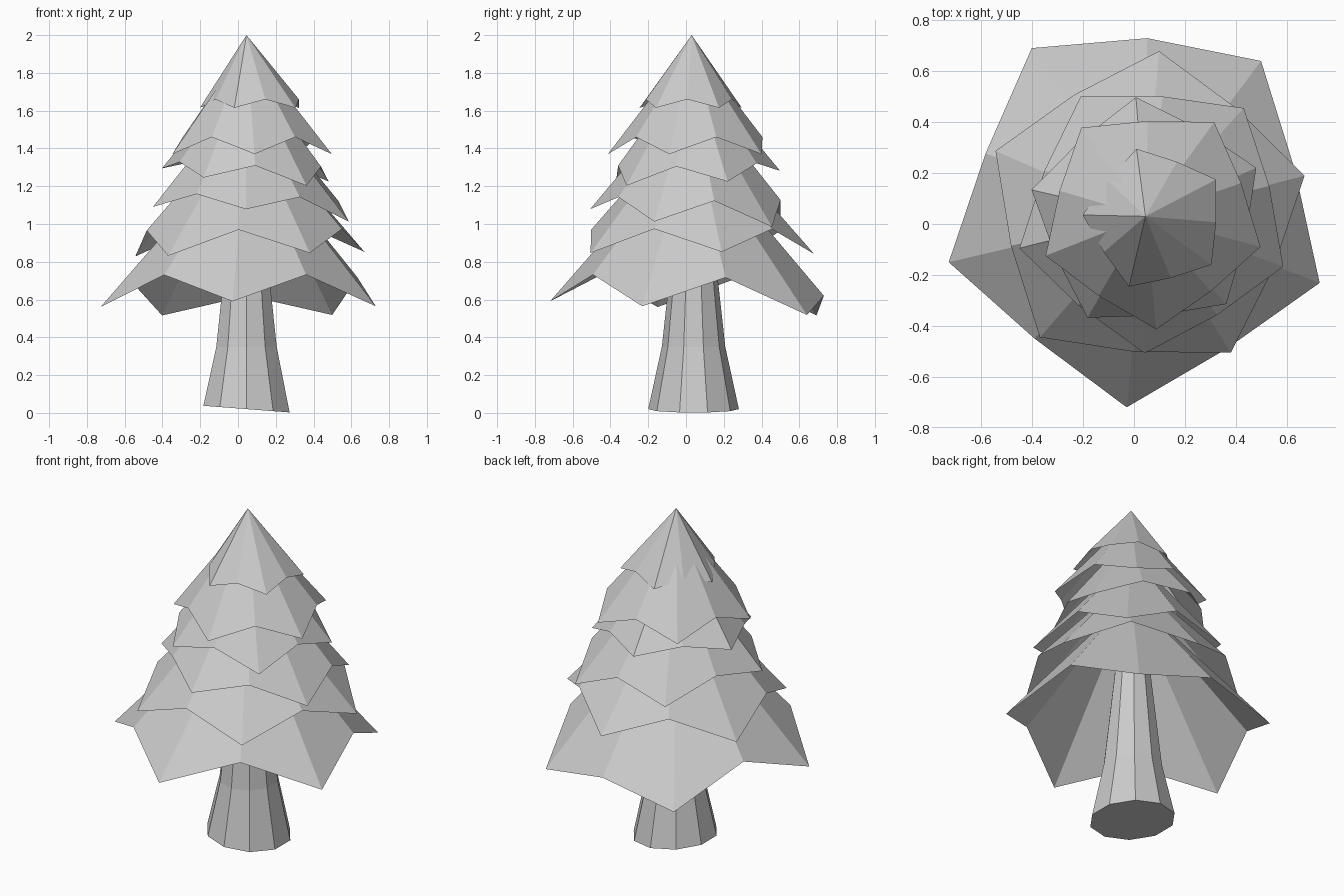
import bpy
import bmesh
from math import cos, sin, radians

if "Cube" in bpy.data.objects:
    bpy.data.objects.remove(bpy.data.objects["Cube"], do_unlink=True)

GREY = 0.6
grey = bpy.data.materials.new("plain grey")
grey.use_nodes = True
grey.diffuse_color = (GREY, GREY, GREY, 1)
grey.node_tree.nodes["Principled BSDF"].inputs["Base Color"].default_value = (GREY, GREY, GREY, 1)


def finish(bm, name):
    """Turn a bmesh into a flat-shaded object with the shared material."""
    bmesh.ops.recalc_face_normals(bm, faces=bm.faces)
    mesh = bpy.data.meshes.new(name)
    bm.to_mesh(mesh)
    bm.free()
    mesh.materials.append(grey)
    obj = bpy.data.objects.new(name, mesh)
    bpy.context.collection.objects.link(obj)
    return obj


def branch_tier(name, centre, turn, tip, notch, top, tilt=(0, 0), dip=None):
    """Open five-pointed cone; tip and notch are (radius, height) pairs."""
    bm = bmesh.new()
    apex = bm.verts.new((0.045, 0.03, top))
    rim = []
    for i in range(10):
        radius, height = notch if i % 2 else tip
        angle = radians(turn + 36 * i)
        dx, dy = radius * cos(angle), radius * sin(angle)
        lean = (tilt[0] * dx + tilt[1] * dy) * (0.4 if i % 2 else 1)
        # one notch may sag lower and further out than its neighbours
        if i == dip:
            dx, dy, lean = dx * 1.07, dy * 1.07, -0.1
        rim.append(bm.verts.new((centre[0] + dx, centre[1] + dy, height + lean)))
    for i, vert in enumerate(rim):
        bm.faces.new((vert, rim[(i + 1) % len(rim)], apex))
    # keep the open cone facing outward
    obj = finish(bm, name)
    if obj.data.polygons[0].normal.z < 0:
        obj.data.flip_normals()
    return obj


# Foliage, from the ground up
branch_tier("lowest_branches", (0.014, 0.046), -21.2, (0.767, 0.55), (0.64, 0.72), 1.45,
            tilt=(0, -0.053), dip=3)
branch_tier("lower_branches", (0.047, 0.041), 13.4, (0.64, 0.84), (0.545, 0.97), 1.58,
            tilt=(0.02, 0))
branch_tier("middle_branches", (0.08, 0.037), -22, (0.546, 1.04), (0.465, 1.14), 1.72,
            tilt=(-0.08, -0.065))
branch_tier("upper_branches", (0.053, 0.034), 23.6, (0.466, 1.25), (0.395, 1.32), 1.85,
            tilt=(-0.085, 0.06))
branch_tier("high_branches", (0.069, 0.03), -15.6, (0.444, 1.37), (0.375, 1.46), 1.95)
branch_tier("tree_top", (0.083, 0.02), 32.9, (0.285, 1.615), (0.24, 1.66), 2.0)

# Trunk: ten-sided, flared and cut at a slight slant at the base
bm = bmesh.new()
SIDES = 10
rings = []
for radius, height, slant in ((0.24, 0.02, -0.077), (0.168, 0.35, 0), (0.135, 0.65, 0), (0.07, 1.25, 0)):
    ring = []
    for i in range(SIDES):
        angle = radians(18 + 36 * i)
        dx, dy = radius * cos(angle), radius * sin(angle)
        ring.append(bm.verts.new((0.045 + dx, 0.04 + dy, height + slant * dx)))
    rings.append(ring)
for low, high in zip(rings, rings[1:]):
    for i in range(SIDES):
        j = (i + 1) % SIDES
        bm.faces.new((low[i], low[j], high[j], high[i]))
bm.faces.new(rings[0][::-1])
bm.faces.new(rings[-1])
finish(bm, "trunk")
